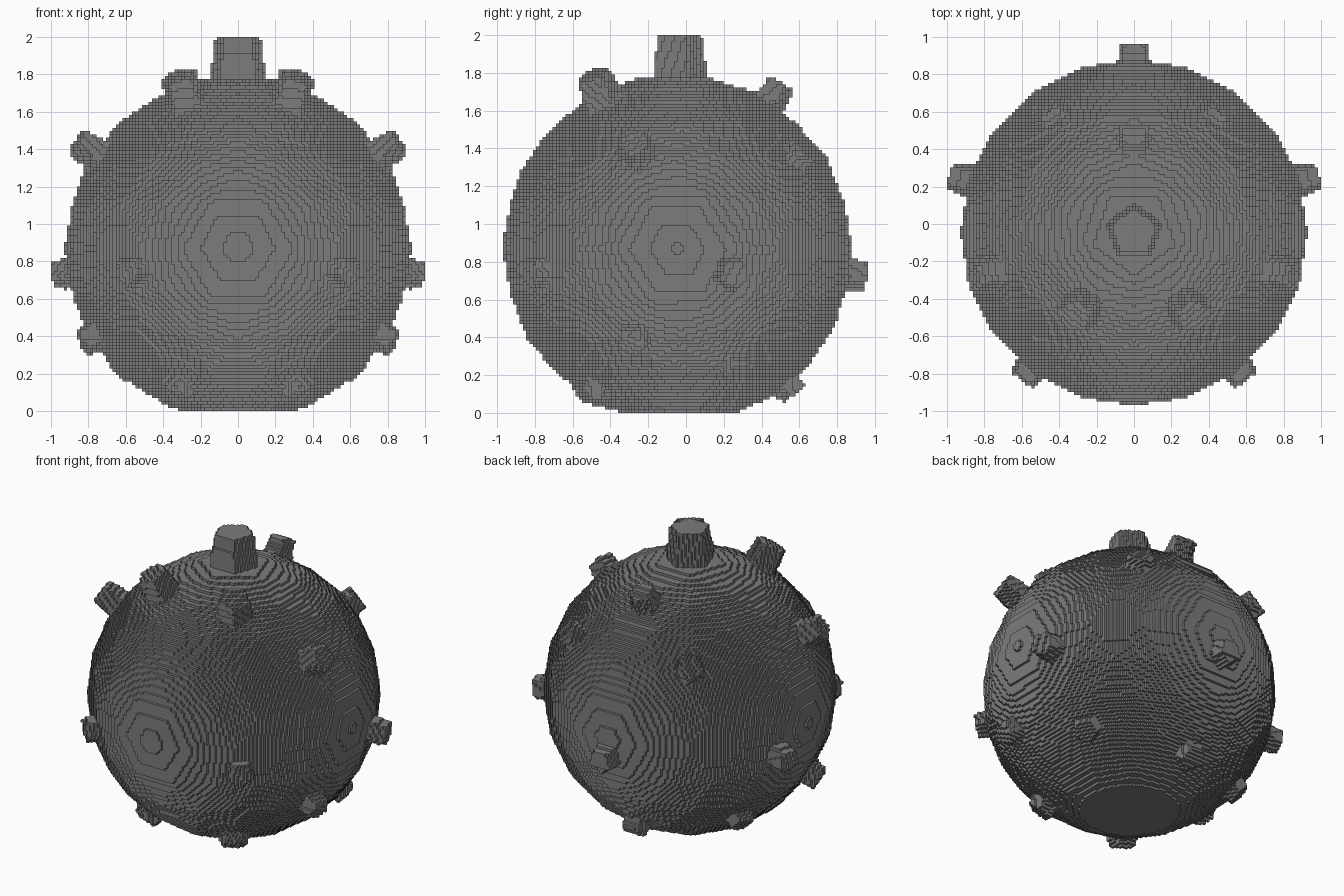
import bpy, bmesh, math
from mathutils import Vector, Matrix

if "Cube" in bpy.data.objects:
    bpy.data.objects.remove(bpy.data.objects["Cube"])

CENTRE = Vector((0, -0.045, 0.867))
RADIUS = 0.928


def new_object(name, bm):
    bmesh.ops.recalc_face_normals(bm, faces=bm.faces)
    mesh = bpy.data.meshes.new(name)
    bm.to_mesh(mesh)
    bm.free()
    obj = bpy.data.objects.new(name, mesh)
    bpy.context.collection.objects.link(obj)
    return obj


def add_stud(bm, tip, tip_radius, base_radius):
    """Five-sided tapered stud pointing away from the centre."""
    outward = tip - CENTRE
    length = outward.length
    root = 0.8
    turn = outward.to_track_quat('Z', 'Y').to_matrix().to_4x4()
    middle = CENTRE + outward.normalized() * (root + length) / 2
    bmesh.ops.create_cone(
        bm, cap_ends=True, segments=5, radius1=base_radius, radius2=tip_radius,
        depth=length - root,
        matrix=Matrix.Translation(middle) @ turn @ Matrix.Rotation(math.pi, 4, 'Z'))


# Faceted ball with a flat underside
bm = bmesh.new()
bmesh.ops.create_icosphere(
    bm, subdivisions=3, radius=RADIUS,
    matrix=Matrix.Translation(CENTRE) @ Matrix.Rotation(-math.pi / 2, 4, 'Z'))
bmesh.ops.bisect_plane(bm, geom=bm.verts[:] + bm.edges[:] + bm.faces[:],
                       plane_co=(0, 0, 0), plane_no=(0, 0, 1), clear_inner=True)
bmesh.ops.holes_fill(bm, edges=[e for e in bm.edges if e.is_boundary])
ball = new_object("studded_ball", bm)

# Studs: tip position and tip radius; those off the middle plane are mirrored
STUDS = [
    (0.32, -0.50, 1.79, 0.10),
    (0.00, 0.50, 1.75, 0.08),
    (0.86, -0.28, 1.44, 0.085),
    (0.48, 0.64, 1.40, 0.085),
    (0.98, 0.26, 0.73, 0.08),
    (0.00, 0.96, 0.73, 0.08),
    (0.60, -0.83, 0.74, 0.08),
    (0.83, -0.29, 0.36, 0.08),
    (0.34, -0.53, 0.08, 0.085),
    (0.00, 0.58, 0.10, 0.08),
    (0.64, 0.28, 0.21, 0.08),
]
bm = bmesh.new()
add_stud(bm, Vector((0, CENTRE.y, 2)), 0.128, 0.175)
for x, y, z, r in STUDS:
    for side in ((1, -1) if x else (1,)):
        add_stud(bm, Vector((x * side, y, z)), r, r + 0.035)
studs = new_object("studs", bm)
studs.hide_render = True

# Fuse the studs to the ball, then turn the whole into small blocks
fuse = ball.modifiers.new("fuse", 'BOOLEAN')
fuse.operation = 'UNION'
fuse.solver = 'EXACT'
fuse.object = studs
blocks = ball.modifiers.new("blocks", 'REMESH')
blocks.mode = 'BLOCKS'
blocks.octree_depth = 7
blocks.scale = 0.9
blocks.use_remove_disconnected = False

bpy.context.view_layer.update()
evaluated = ball.evaluated_get(bpy.context.evaluated_depsgraph_get())
mesh = bpy.data.meshes.new_from_object(evaluated)
ball.modifiers.clear()
ball.data = mesh
bpy.data.objects.remove(studs)

# Rest on the floor, flat shaded
low = min(v.co.z for v in mesh.vertices)
mesh.transform(Matrix.Translation((0, 0, -low)))
for poly in mesh.polygons:
    poly.use_smooth = False
    poly.material_index = 0

# Plain grey
grey = bpy.data.materials.new("grey")
grey.use_nodes = True
colour = (0.2, 0.2, 0.2, 1)
grey.diffuse_color = colour
grey.node_tree.nodes["Principled BSDF"].inputs["Base Color"].default_value = colour
mesh.materials.clear()
mesh.materials.append(grey)
